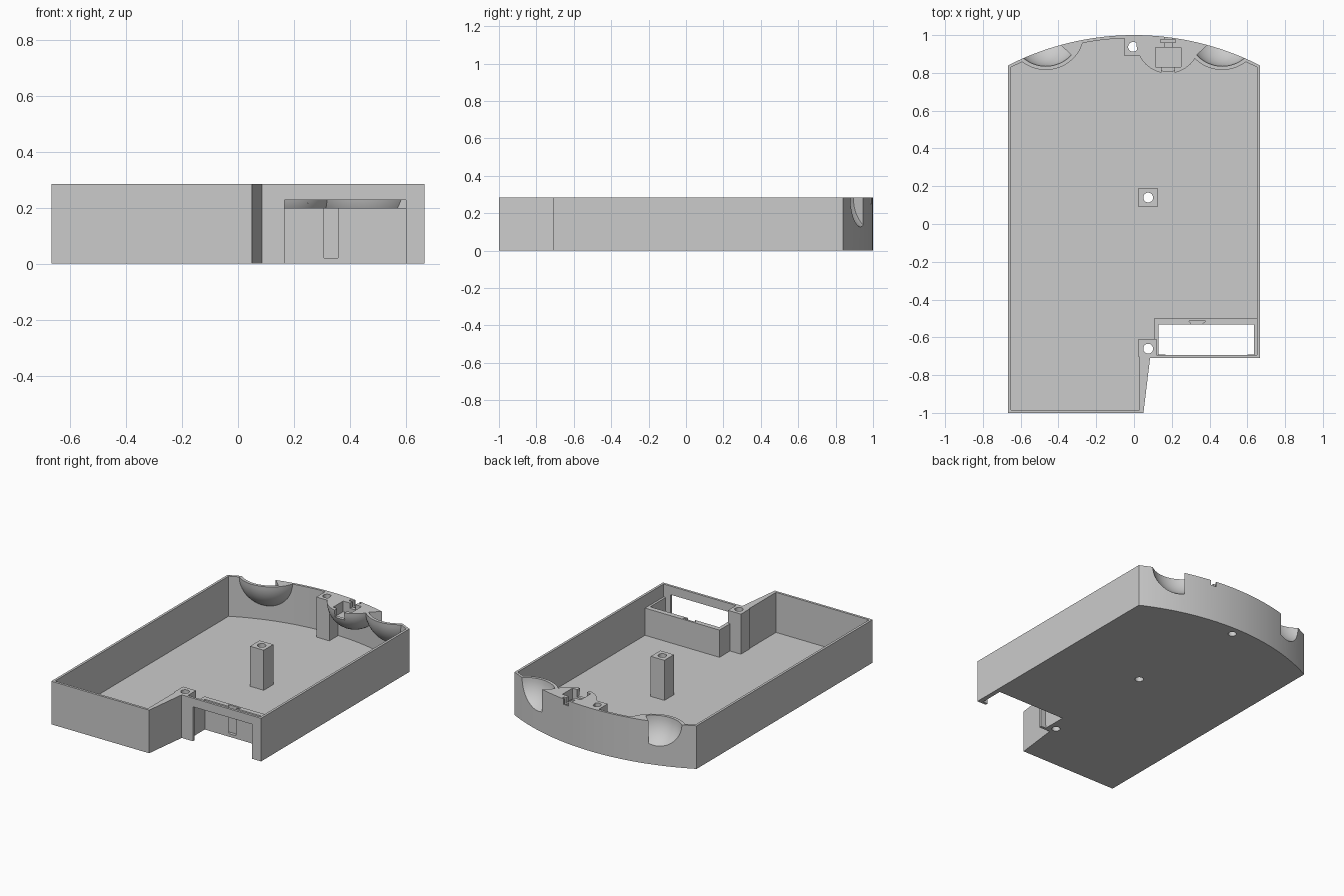
import bpy, bmesh, math
from mathutils import Vector

if "Cube" in bpy.data.objects:
    bpy.data.objects.remove(bpy.data.objects["Cube"], do_unlink=True)

H, FLOOR = 0.285, 0.02

mat = bpy.data.materials.new("light_grey_plastic")
mat.use_nodes = True
GREY = (0.6, 0.6, 0.6, 1)
mat.diffuse_color = GREY
mat.node_tree.nodes["Principled BSDF"].inputs["Base Color"].default_value = GREY


def finish(name, bm):
    bmesh.ops.recalc_face_normals(bm, faces=bm.faces)
    me = bpy.data.meshes.new(name)
    bm.to_mesh(me)
    bm.free()
    me.materials.append(mat)
    ob = bpy.data.objects.new(name, me)
    bpy.context.scene.collection.objects.link(ob)
    return ob


def box(name, x0, x1, y0, y1, z0, z1):
    return prism(name, [(x0, y0), (x1, y0), (x1, y1), (x0, y1)], z0, z1)


def prism(name, outline, z0, z1):
    bm = bmesh.new()
    face = bm.faces.new([bm.verts.new((x, y, z0)) for x, y in outline])
    ext = bmesh.ops.extrude_face_region(bm, geom=[face])
    top = [v for v in ext["geom"] if isinstance(v, bmesh.types.BMVert)]
    bmesh.ops.translate(bm, verts=top, vec=(0, 0, z1 - z0))
    return finish(name, bm)


def cylinder(name, x, y, r, z0, z1):
    ring = [(x + r * math.cos(a * math.tau / 32), y + r * math.sin(a * math.tau / 32))
            for a in range(32)]
    return prism(name, ring, z0, z1)


def ball(name, centre, r, cut_normal=None):
    bm = bmesh.new()
    bmesh.ops.create_uvsphere(bm, u_segments=48, v_segments=24, radius=r)
    if cut_normal:
        geom = bm.verts[:] + bm.edges[:] + bm.faces[:]
        bmesh.ops.bisect_plane(bm, geom=geom, plane_co=(0.0005, 0.0005, 0),
                               plane_no=cut_normal, clear_outer=True)
        bmesh.ops.holes_fill(bm, edges=[e for e in bm.edges if e.is_boundary], sides=0)
    bmesh.ops.translate(bm, verts=bm.verts, vec=Vector(centre))
    return finish(name, bm)


def boolean(ob, operation, tools):
    # Bake each operation so that only finished parts remain
    for tool in tools:
        mod = ob.modifiers.new("cut", "BOOLEAN")
        mod.operation, mod.object, mod.solver = operation, tool, "EXACT"
        bpy.context.view_layer.update()
        deps = bpy.context.evaluated_depsgraph_get()
        me = bpy.data.meshes.new_from_object(ob.evaluated_get(deps))
        ob.modifiers.clear()
        ob.data = me


def case_outline(inset, step_x):
    # Straight sides, stepped front corner and bowed back
    side, r = 0.666 - inset, 1.466 - inset
    half = math.asin(side / r)
    pts = [(-side, -1 + inset), (step_x[0], -1 + inset),
           (step_x[1], -0.71 + inset), (side, -0.71 + inset)]
    n = 40
    for i in range(n + 1):
        a = half - 2 * half * i / n
        pts.append((r * math.sin(a), -0.466 + r * math.cos(a)))
    return pts


# Cutters
cutters = []


def cutter(ob):
    cutters.append(ob)
    return ob


cavity = cutter(prism("cavity_cutter", case_outline(0.016, (0.03, 0.03)), FLOOR, 1))
bound = cutter(prism("bound_cutter", case_outline(0.008, (0.04, 0.06)), 0.01, H))
bay_hole = cutter(box("bay_cutter", 0.13, 0.635, -0.692, -0.533, -0.1, 0.2))
bay_door = cutter(box("door_cutter", 0.167, 0.6, -0.8, -0.6, -0.1, 0.228))
groove = cutter(prism("groove_cutter", [(0.313, -0.54), (0.35, -0.54),
                                        (0.38, -0.513), (0.29, -0.513)], FLOOR, 0.4))

post_sites = {"centre_post": (0.075, 0.14, 0.025, 0.125, 0.09, 0.19),
              "back_post": (-0.005, 0.938, -0.05, 0.045, 0.89, 0.985),
              "front_post": (0.075, -0.66, 0.025, 0.12, -0.705, -0.61)}
holes = {k: cutter(cylinder(k + "_hole", v[0], v[1], 0.026, -0.1, 0.5))
         for k, v in post_sites.items()}

bowl_cuts = {s: cutter(ball("bowl_cutter", (s * 0.467, 1.02, H + 0.002), 0.185,
                            (-s * 0.68, 0.73, 0))) for s in (-1, 1)}

# Socket recess: body pocket, neck channel to the outside, cable slot inwards
socket_cuts = [cutter(box("socket_cutter", *d, 0.5)) for d in (
    (0.115, 0.25, 0.83, 0.935, 0.215),
    (0.165, 0.205, 0.93, 1.1, 0.25),
    (0.14, 0.22, 0.96, 0.978, 0.235),
    (0.145, 0.215, 0.75, 0.84, 0.235))]

# Tray shell
tray = prism("tray", case_outline(0, (0.05, 0.085)), 0, H)
boolean(tray, "DIFFERENCE", [cavity, bay_hole, bay_door, *holes.values(),
                             *bowl_cuts.values(), socket_cuts[1], socket_cuts[2]])

# Screw posts
for name, (x, y, x0, x1, y0, y1) in post_sites.items():
    post = box(name, x0, x1, y0, y1, 0.01, H)
    boolean(post, "DIFFERENCE", [holes[name]])

# Walls of the front bay
bay_back = box("bay_back_wall", 0.105, 0.655, -0.533, -0.5, 0, 0.2)
boolean(bay_back, "DIFFERENCE", [groove])
box("bay_right_wall", 0.105, 0.13, -0.7, -0.52, 0.001, 0.2)
box("bay_left_wall", 0.635, 0.655, -0.7, -0.52, 0.001, 0.2)

# Scooped bowls in the back corners
for s, side in ((-1, "right"), (1, "left")):
    bowl = ball(side + "_bowl", (s * 0.467, 1.02, H + 0.002), 0.205)
    boolean(bowl, "INTERSECT", [bound])
    boolean(bowl, "DIFFERENCE", [bowl_cuts[s]])

# Rounded socket housing on the back wall
socket = ball("socket_housing", (0.18, 0.965, H + 0.002), 0.168)
boolean(socket, "INTERSECT", [bound])
boolean(socket, "DIFFERENCE", socket_cuts + [bowl_cuts[1]])

for ob in cutters:
    bpy.data.objects.remove(ob, do_unlink=True)

# Smooth only the curved surfaces
for ob in bpy.context.scene.objects:
    ob.select_set(ob.type == "MESH")
bpy.context.view_layer.objects.active = tray
bpy.ops.object.shade_smooth_by_angle(angle=math.radians(25))
